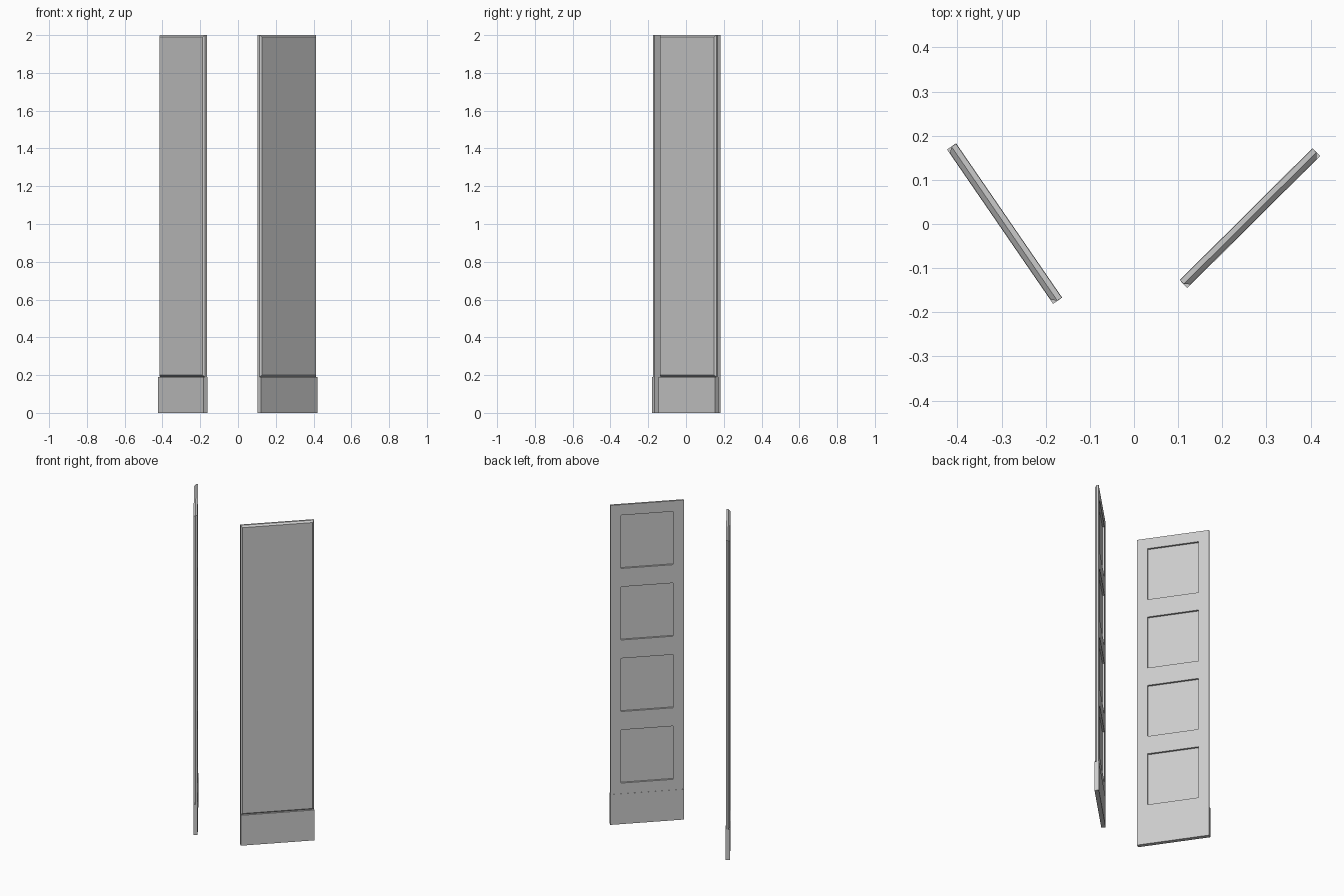
import bpy, bmesh, math
from mathutils import Matrix

if "Cube" in bpy.data.objects:
    bpy.data.objects.remove(bpy.data.objects["Cube"])

W, T = 0.423, 0.023           # panel width and thickness
BASE_H, TOP = 0.19, 2.0
CHAMFER, POCKET = 0.011, 0.012
SIDE, SQUARE, GAP = 0.061, 0.333, 0.115


def finish(bm, name, loc, angle):
    bmesh.ops.recalc_face_normals(bm, faces=bm.faces[:])
    mesh = bpy.data.meshes.new(name)
    bm.to_mesh(mesh)
    bm.free()
    ob = bpy.data.objects.new(name, mesh)
    ob.location = loc
    ob.rotation_euler.z = math.radians(angle)
    bpy.context.collection.objects.link(ob)
    return ob


def extrude_rim(bm, edges, y):
    """Extrude a border loop to depth y; return new edges and verts."""
    geom = bmesh.ops.extrude_edge_only(bm, edges=edges)["geom"]
    verts = [g for g in geom if isinstance(g, bmesh.types.BMVert)]
    for v in verts:
        v.co.y = y
    return [g for g in geom if isinstance(g, bmesh.types.BMEdge)], verts


def door_panel(name, loc, angle):
    bm = bmesh.new()
    # back face laid out as a grid of rails and squares
    xs = [-W / 2, -W / 2 + SIDE, W / 2 - SIDE, W / 2]
    margin = (TOP - BASE_H - 4 * SQUARE - 3 * GAP) / 2
    zs = [BASE_H]
    for i in range(4):
        start = BASE_H + margin + i * (SQUARE + GAP)
        zs += [start, start + SQUARE]
    zs.append(TOP)
    grid = [[bm.verts.new((x, T / 2, z)) for x in xs] for z in zs]
    pockets = []
    for r in range(len(zs) - 1):
        for c in range(3):
            f = bm.faces.new((grid[r][c], grid[r][c + 1],
                              grid[r + 1][c + 1], grid[r + 1][c]))
            if c == 1 and r % 2 == 1:
                pockets.append(f)
    border = [e for e in bm.edges if e.is_boundary]
    # sink the four squares
    for f in pockets:
        corners = list(f.verts)
        inner = [bm.verts.new((v.co.x, v.co.y - POCKET, v.co.z)) for v in corners]
        bm.faces.remove(f)
        for i in range(4):
            j = (i + 1) % 4
            bm.faces.new((corners[i], corners[j], inner[j], inner[i]))
        bm.faces.new(inner)
    # straight sides, then the chamfer to the front face
    rim, _ = extrude_rim(bm, border, -T / 2 + CHAMFER)
    rim, verts = extrude_rim(bm, rim, -T / 2)
    for v in verts:
        v.co.x = max(-W / 2 + 0.01, min(W / 2 - 0.01, v.co.x))
        v.co.z = max(BASE_H + 0.01, min(TOP - 0.01, v.co.z))
    bmesh.ops.contextual_create(bm, geom=rim)
    finish(bm, name, loc, angle)


def kick_board(name, loc, angle):
    bm = bmesh.new()
    size = Matrix.Diagonal((W + 0.001, T + 0.002, BASE_H, 1))
    bmesh.ops.create_cube(bm, size=1,
                          matrix=Matrix.Translation((0, 0, BASE_H / 2)) @ size)
    finish(bm, name, loc, angle)


# two angled door leaves, each with a board along the bottom
for side, loc, angle in (("left", (-0.293, 0.001, 0), -55.5),
                         ("right", (0.2625, 0.0135, 0), 44.8)):
    door_panel(side + "_door_panel", loc, angle)
    kick_board(side + "_kick_board", loc, angle)
